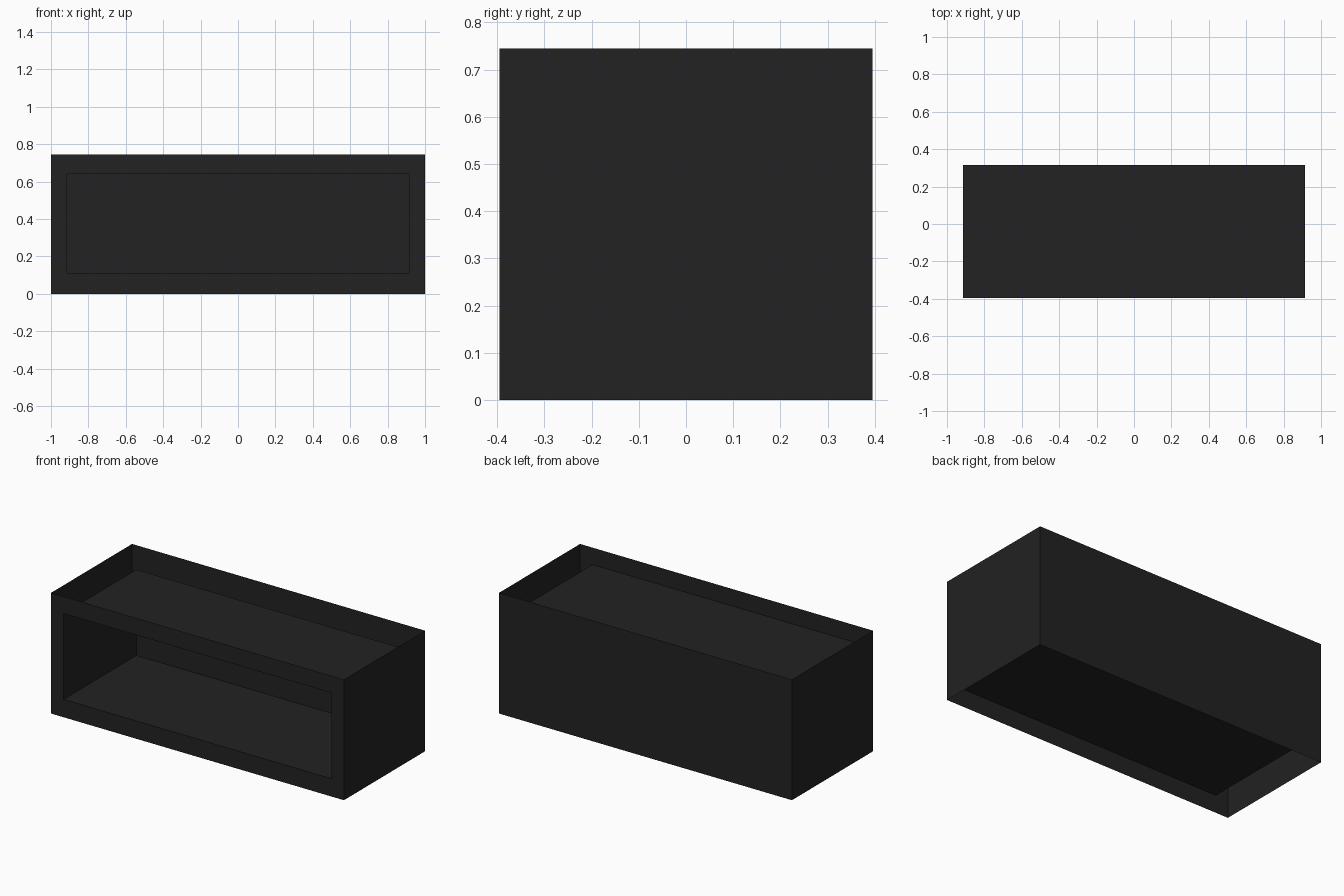
import bpy, bmesh

if "Cube" in bpy.data.objects:
    bpy.data.objects.remove(bpy.data.objects["Cube"])

W, D, H = 1.0, 0.395, 0.745          # half width, half depth, height
IN_X, IN_Z0, IN_Z1 = 0.915, 0.11, 0.64  # front opening
IN_BACK = 0.315                      # back of the recess

mat = bpy.data.materials.new("charcoal black")
mat.diffuse_color = (0.016, 0.016, 0.016, 1)
mat.use_nodes = True
mat.node_tree.nodes["Principled BSDF"].inputs["Base Color"].default_value = mat.diffuse_color


def rect(bm, hx, y, z0, z1):
    """Upright rectangle of vertices facing the front."""
    return [bm.verts.new(p) for p in
            ((-hx, y, z0), (hx, y, z0), (hx, y, z1), (-hx, y, z1))]


def bridge(bm, a, b, sides=range(4)):
    """Join matching edges of two rectangles."""
    for i in sides:
        j = (i + 1) % 4
        bm.faces.new((a[i], a[j], b[j], b[i]))


def finish(bm, name):
    me = bpy.data.meshes.new(name)
    bm.to_mesh(me)
    bm.free()
    me.materials.append(mat)
    ob = bpy.data.objects.new(name, me)
    bpy.context.collection.objects.link(ob)


# outer shell: thin walls, open at top and bottom, with a framed front opening
bm = bmesh.new()
front = rect(bm, W, -D, 0, H)
back = rect(bm, W, D, 0, H)
opening = rect(bm, IN_X, -D, IN_Z0, IN_Z1)
bridge(bm, front, opening)           # front frame
bridge(bm, back, front, (1, 3))      # left and right walls
bm.faces.new(reversed(back))         # back wall
finish(bm, "outer_shell")

# recess: five-sided thin box behind the opening
bm = bmesh.new()
mouth = rect(bm, IN_X, -D, IN_Z0, IN_Z1)
rear = rect(bm, IN_X, IN_BACK, IN_Z0, IN_Z1)
bridge(bm, mouth, rear)
bm.faces.new(rear)
finish(bm, "inner_recess")
